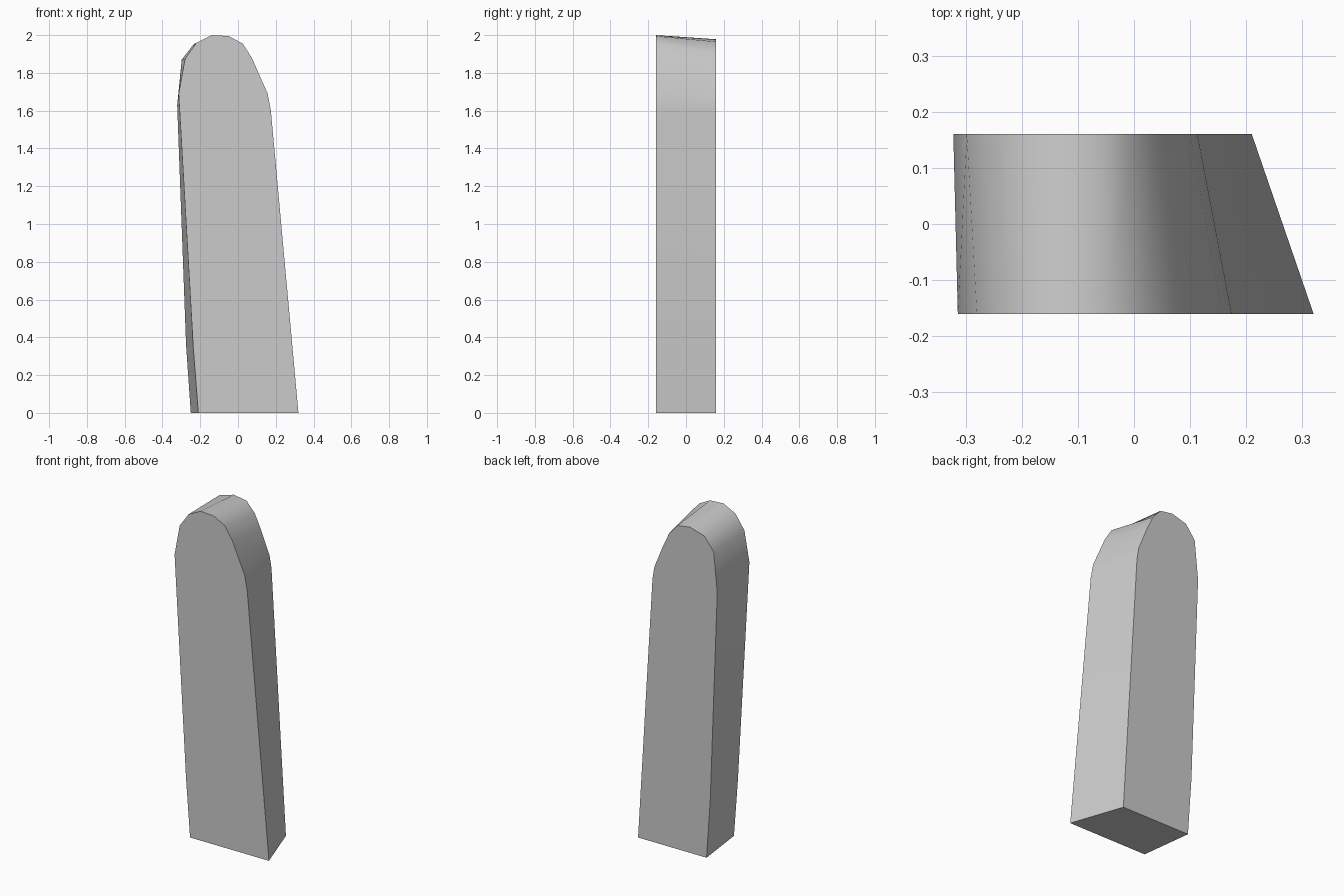
import bpy
import bmesh
import math

cube = bpy.data.objects.get("Cube")
if cube:
    bpy.data.objects.remove(cube, do_unlink=True)

# Plain grey stone
grey = bpy.data.materials.new("plain grey")
grey.use_nodes = True
colour = (0.6, 0.6, 0.6, 1)
grey.diffuse_color = colour
grey.node_tree.nodes["Principled BSDF"].inputs["Base Color"].default_value = colour

# Matching x, z outlines of the two flat faces, from the -x foot over the top
front = [(-.21, 0), (-.237, .35), (-.314, 1.69), (-.28, 1.875), (-.22, 1.96),
         (-.14, 2), (-.05, 1.995), (.025, 1.955), (.073, 1.88),
         (.157, 1.69), (.174, 1.6), (.32, 0)]
back = [(-.25, 0), (-.275, .36), (-.322, 1.63), (-.298, 1.87), (-.236, 1.95),
        (-.14, 1.978), (-.055, 1.965), (0, 1.905), (.04, 1.82),
        (.1, 1.675), (.113, 1.6), (.21, 0)]
HALF_DEPTH = .16

# Slab lofted from the front outline to the back outline
bm = bmesh.new()
ring_a = [bm.verts.new((x, -HALF_DEPTH, z)) for x, z in front]
ring_b = [bm.verts.new((x, HALF_DEPTH, z)) for x, z in back]
bm.faces.new(ring_a)
bm.faces.new(ring_b)
for i in range(len(ring_a)):
    j = (i + 1) % len(ring_a)
    bm.faces.new((ring_a[i], ring_a[j], ring_b[j], ring_b[i]))
bmesh.ops.recalc_face_normals(bm, faces=bm.faces)
mesh = bpy.data.meshes.new("rounded_slab")
bm.to_mesh(mesh)
bm.free()
mesh.materials.append(grey)

slab = bpy.data.objects.new("rounded_slab", mesh)
bpy.context.collection.objects.link(slab)
bpy.context.view_layer.objects.active = slab
slab.select_set(True)
bpy.ops.object.shade_smooth_by_angle(angle=math.radians(40))
